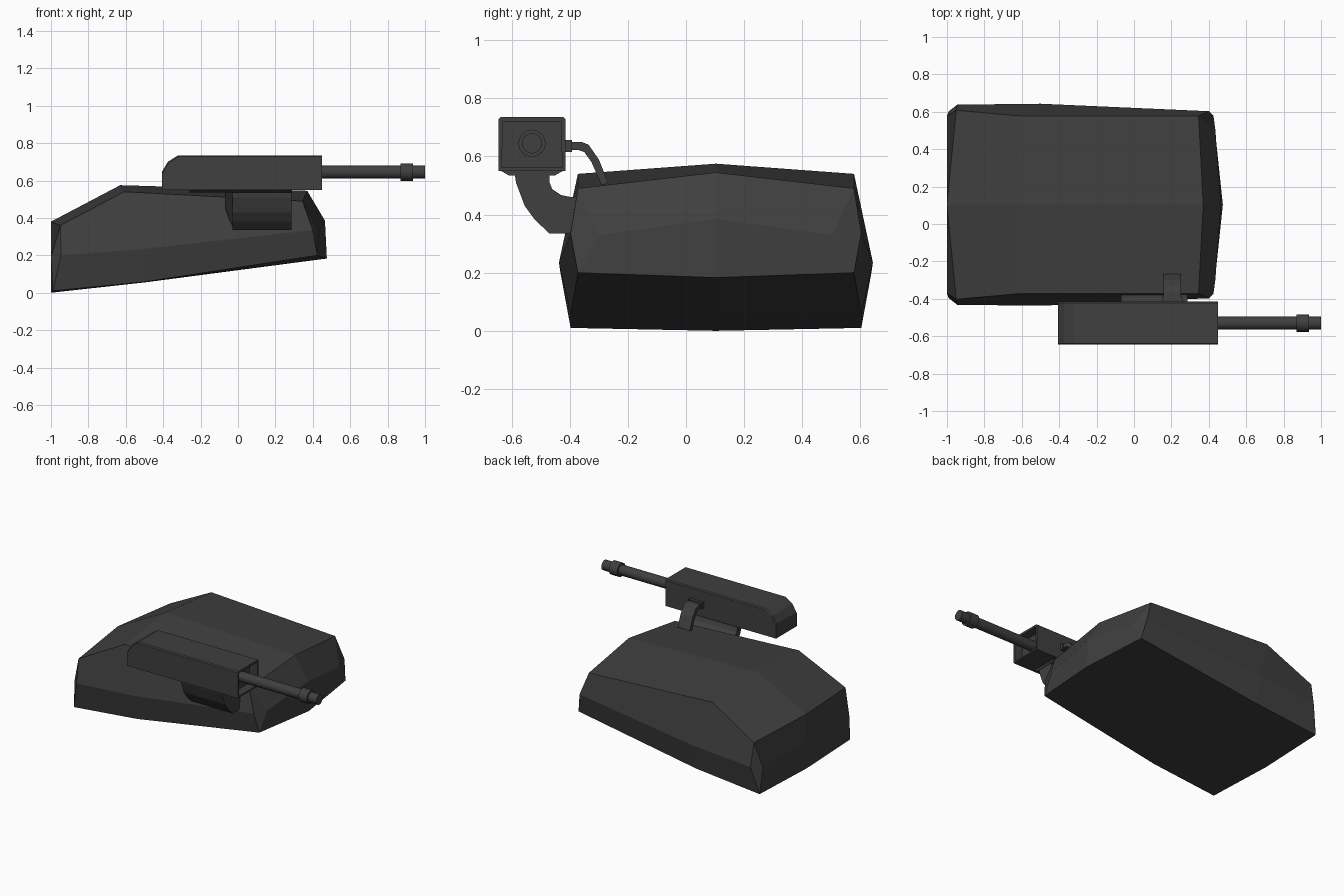
import bpy, bmesh, math
from mathutils import Vector

if "Cube" in bpy.data.objects:
    bpy.data.objects.remove(bpy.data.objects["Cube"])

dark = bpy.data.materials.new("dark_metal")
dark.diffuse_color = (0.05, 0.05, 0.05, 1)
dark.use_nodes = True
dark.node_tree.nodes["Principled BSDF"].inputs["Base Color"].default_value = dark.diffuse_color


def finish(name, bm, loc=(0, 0, 0)):
    bmesh.ops.recalc_face_normals(bm, faces=bm.faces[:])
    me = bpy.data.meshes.new(name)
    bm.to_mesh(me)
    bm.free()
    ob = bpy.data.objects.new(name, me)
    ob.location = loc
    bpy.context.collection.objects.link(ob)
    me.materials.append(dark)
    return ob


def prism(name, pts, a, b):
    """Closed outline joined between two point-mapping functions."""
    bm = bmesh.new()
    v0 = [bm.verts.new(a(i, p)) for i, p in enumerate(pts)]
    v1 = [bm.verts.new(b(i, p)) for i, p in enumerate(pts)]
    n = len(pts)
    bm.faces.new(v0)
    bm.faces.new(v1[::-1])
    for i in range(n):
        bm.faces.new((v0[i], v1[i], v1[(i + 1) % n], v0[(i + 1) % n]))
    return finish(name, bm) if name else bm


def along_x(name, pts, x0, x1):
    return prism(name, pts, lambda i, p: (x0, *p), lambda i, p: (x1, *p))


def tube(name, x0, x1, r, y=-0.53, z=0.645, n=16):
    pts = [(y + r * math.cos(2 * math.pi * k / n), z + r * math.sin(2 * math.pi * k / n))
           for k in range(n)]
    ob = along_x(name, pts, x0, x1)
    bpy.context.view_layer.objects.active = ob
    ob.select_set(True)
    bpy.ops.object.shade_smooth_by_angle(angle=math.radians(35))
    ob.select_set(False)
    return ob


# Faceted hull: one half, mirrored over its centre line
hull_pts = [
    (-1, 0, .38), (-.95, .505, .36), (-1, .475, .19), (-.945, .535, .2), (-.99, .5, .01), (-1, 0, 0),
    (-.63, 0, .575), (-.61, .475, .54), (-.5, .54, .235), (-.5, .5, .058), (-.5, 0, .055),
    (.37, 0, .545), (.345, .475, .49), (.40, .5, .335), (.435, .40, .33), (.465, 0, .385),
    (.425, .475, .2), (.475, 0, .183), (-1, 0, .2)]
hull_faces = [
    (0, 1, 2, 18), (18, 2, 4, 5), (1, 3, 4, 2),          # rear and corner facet
    (0, 6, 7, 1), (6, 11, 12, 7),                        # top
    (1, 7, 8, 3), (7, 12, 13, 8),                        # upper side
    (3, 8, 9, 4), (8, 13, 16, 9),                        # lower side
    (4, 9, 10, 5), (9, 16, 17, 10),                      # underside
    (11, 15, 14, 12), (15, 17, 16, 14), (12, 14, 16, 13)]  # nose and corner facet
bm = bmesh.new()
vs = [bm.verts.new(p) for p in hull_pts]
for f in hull_faces:
    bm.faces.new([vs[i] for i in f])
hull = finish("hull", bm, (0, 0.103, 0))
mir = hull.modifiers.new("mirror", 'MIRROR')
mir.use_axis = (False, True, False)

# Gun housing with rounded tail, bevelled edges and a recessed muzzle face
outline = [(-.405, .55), (-.405, .65), (-.375, .7), (-.32, .735), (.45, .735), (.45, .55)]
bm = prism(None, outline, lambda i, p: (p[0], -.645, p[1]), lambda i, p: (p[0], -.415, p[1]))
bmesh.ops.recalc_face_normals(bm, faces=bm.faces[:])
long_edges = [e for e in bm.edges if abs(e.verts[0].co.y - e.verts[1].co.y) < .001
              and min(v.co.z for v in e.verts) >= .649]
bmesh.ops.bevel(bm, geom=long_edges, offset=.007, segments=1, affect='EDGES')
bm.normal_update()
front = max(bm.faces, key=lambda f: f.normal.x * f.calc_area() if f.normal.x > .9 else -1)
bmesh.ops.inset_region(bm, faces=[front], thickness=.016)
front = max((f for f in bm.faces if f.normal.x > .9),
            key=lambda f: f.calc_area())
ext = bmesh.ops.extrude_discrete_faces(bm, faces=[front])
bmesh.ops.translate(bm, vec=Vector((-.06, 0, 0)), verts=ext["faces"][0].verts[:])
finish("gun_housing", bm)

# Tapered plate under the housing
along_x("mount_plate", [(-.64, .552), (-.42, .552), (-.45, .535), (-.61, .535)], -.26, .29)

# Barrel and muzzle collar
tube("barrel", .37, 1.0, .035)
tube("muzzle_collar", .87, .935, .047)

# Curved support arm, outer face narrower than the inner one
outer = [(-.59, .545), (-.585, .51), (-.555, .43), (-.52, .382), (-.47, .335), (-.37, .335)]
inner = [(-.37, .462), (-.395, .46), (-.43, .467), (-.46, .487), (-.47, .512), (-.47, .545)]
prism("support_arm", outer + inner,
      lambda i, p: (-.03 if i < len(outer) else -.07, *p), lambda i, p: (.287, *p))

# Flat feed chute from housing to hull, with its collar
chute = [(-.41, .65), (-.36, .65), (-.335, .64), (-.30, .59), (-.268, .51), (-.29, .5),
         (-.325, .58), (-.35, .615), (-.37, .622), (-.41, .622)]
along_x("feed_chute", chute, .158, .252)
along_x("feed_collar", [(-.42, .615), (-.42, .657), (-.393, .657), (-.393, .615)], .152, .258)
